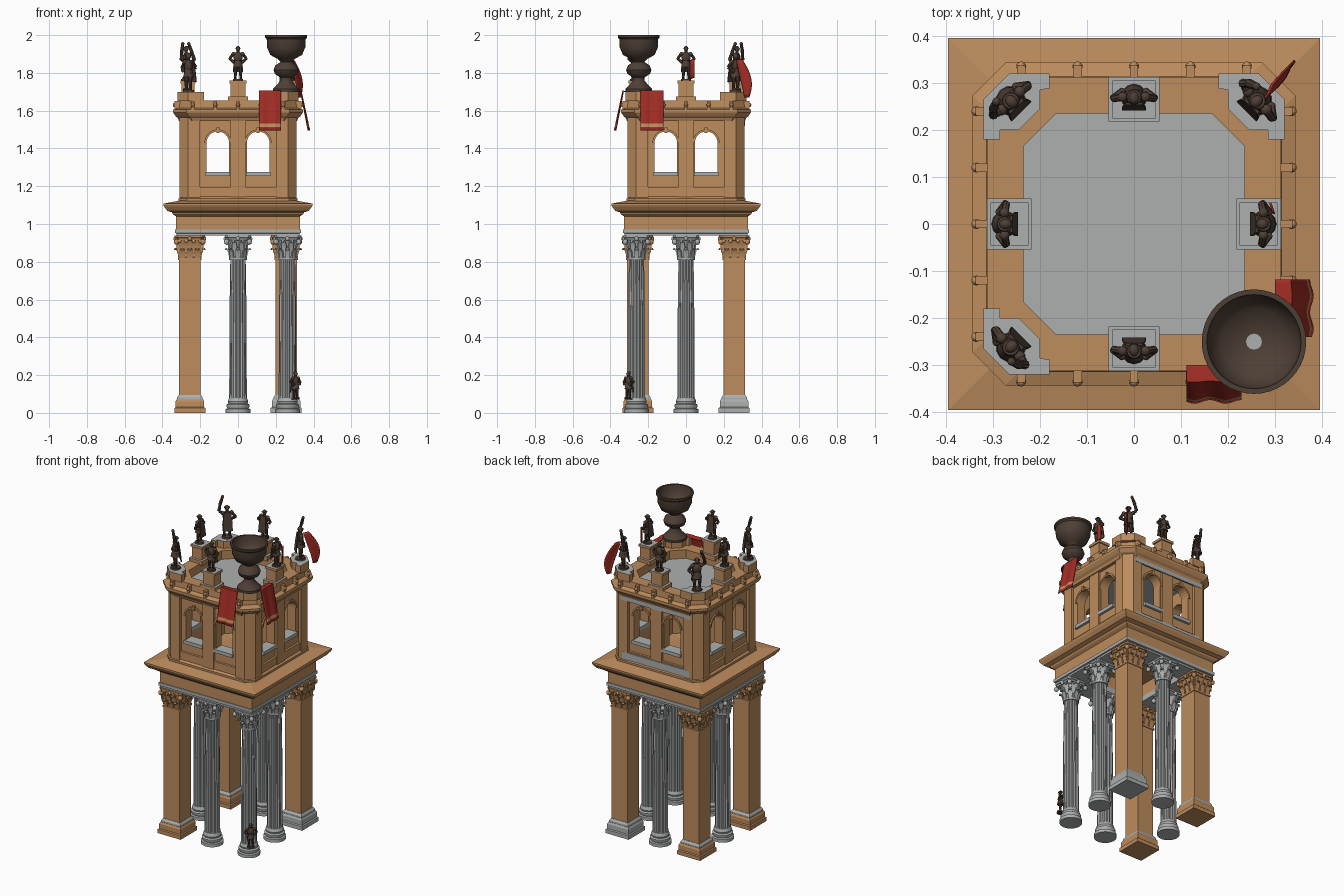
import bpy, bmesh, math
from mathutils import Matrix, Vector

if "Cube" in bpy.data.objects:
    bpy.data.objects.remove(bpy.data.objects["Cube"])

def material(name, rgb):
    m = bpy.data.materials.new(name)
    m.diffuse_color = (*rgb, 1)
    m.use_nodes = True
    m.node_tree.nodes["Principled BSDF"].inputs["Base Color"].default_value = m.diffuse_color
    return m
STONE = material("ochre_stone", (0.51, 0.265, 0.11))
GRAY = material("gray_marble", (0.42, 0.43, 0.43))
BRONZE = material("dark_bronze", (0.075, 0.05, 0.036))
RED = material("red_cloth", (0.36, 0.026, 0.018))

# ---------- helpers ----------
def finish(bm, name, mats, rule=None, smooth=None):
    bmesh.ops.recalc_face_normals(bm, faces=bm.faces)
    bm.normal_update()
    if rule:
        for f in bm.faces:
            f.material_index = rule(f)
    me = bpy.data.meshes.new(name)
    bm.to_mesh(me)
    bm.free()
    for m in mats:
        me.materials.append(m)
    o = bpy.data.objects.new(name, me)
    bpy.context.collection.objects.link(o)
    if smooth:
        bpy.ops.object.select_all(action='DESELECT')
        o.select_set(True)
        bpy.context.view_layer.objects.active = o
        bpy.ops.object.shade_smooth_by_angle(angle=math.radians(smooth))
    return o

def loft(bm, rings, loop=False):
    vs = [[bm.verts.new(p) for p in r] for r in rings]
    n = len(vs[0])
    for a, b in zip(vs, vs[1:] + vs[:1] if loop else vs[1:]):
        for i in range(n):
            bm.faces.new((a[i], a[(i + 1) % n], b[(i + 1) % n], b[i]))
    if not loop:
        bm.faces.new(vs[0])
        bm.faces.new(vs[-1])

def box(bm, c, s, M=Matrix()):
    bmesh.ops.create_cube(bm, size=1, matrix=M @ Matrix.Translation(c) @ Matrix.Diagonal((*s, 1)))

def tube(bm, p, q, r1, r2, n=8):
    p, q = Vector(p), Vector(q)
    R = (q - p).to_track_quat('Z', 'Y').to_matrix().to_4x4()
    bmesh.ops.create_cone(bm, cap_ends=True, segments=n, radius1=r1, radius2=r2, depth=(q - p).length,
                          matrix=Matrix.Translation((p + q) / 2) @ R)

def ball(bm, c, s):
    bmesh.ops.create_uvsphere(bm, u_segments=10, v_segments=7, radius=1,
                              matrix=Matrix.Translation(c) @ Matrix.Diagonal((*s, 1)))

def circle(x, y, r, z, n=32):
    return [(x + r * math.cos(2 * math.pi * i / n), y + r * math.sin(2 * math.pi * i / n), z) for i in range(n)]

def lathe(bm, x, y, prof, n=32):
    loft(bm, [circle(x, y, r, z, n) for r, z in prof])

def square(x, y, h, z, c=0):
    if not c:
        return [(x - h, y - h, z), (x + h, y - h, z), (x + h, y + h, z), (x - h, y + h, z)]
    k = h - c
    return [(x + a, y + b, z) for a, b in ((-k, -h), (k, -h), (h, -k), (h, k), (k, h), (-k, h), (-h, k), (-h, -k))]

def band(name, mat, prof, c=0):
    bm = bmesh.new()
    loft(bm, [square(0, 0, h, z, c) for h, z in prof], loop=True)
    return finish(bm, name, [mat])

def prism(bm, pts, z0, z1):
    loft(bm, [[(x, y, z) for x, y in pts] for z in (z0, z1)])

SIDES = [Matrix.Rotation(k * math.pi / 2, 4, 'Z') for k in range(4)]
CORNERS = [(-1, -1), (1, -1), (1, 1), (-1, 1)]

# ---------- capitals with curled leaves ----------
def leaf(bm, p, d, z, h, w):
    t = Vector((-d[1], d[0], 0))
    d = Vector((d[0], d[1], 0))
    rings = []
    for out, k, ww in ((0, 0, .8), (.004, .5, 1), (.011, .85, .85), (.019, 1, .6), (.023, .82, .3)):
        c = Vector((p[0], p[1], z + h * k)) + d * out
        rings.append([c + t * w * ww / 2 + d * .004, c - t * w * ww / 2 + d * .004,
                      c - t * w * ww / 2 - d * .004, c + t * w * ww / 2 - d * .004])
    loft(bm, rings)

def capital(name, x, y, mat, round_):
    bm = bmesh.new()
    half = .07 if round_ else .08
    for row in range(2):
        z, h = (.822, .05) if row == 0 else (.85, .065)
        if round_:
            for i in range(8):
                a = (i + row / 2) * math.pi / 4
                d = (math.cos(a), math.sin(a))
                leaf(bm, (x + d[0] * .043, y + d[1] * .043), d, z, h, .028)
        else:
            for M in SIDES:
                for o in ((-.04, 0, .04) if row == 0 else (-.055, -.02, .02, .055)):
                    q, d = M @ Vector((o, -.057, 0)), M @ Vector((0, -1, 0))
                    leaf(bm, (x + q.x, y + q.y), d, z, h, .034)
    if round_:
        lathe(bm, x, y, [(.047, .81), (.047, .822), (.041, .826), (.043, .88), (.06, .918)])
    else:
        loft(bm, [square(x, y, h, z) for h, z in ((.062, .81), (.062, .822), (.056, .826), (.058, .88), (.07, .918))])
    for sx, sy in CORNERS:
        ball(bm, (x + sx * (half - .01), y + sy * (half - .01), .905), (.014, .014, .015))
    for M in SIDES:
        q = M @ Vector((0, -half + .004, 0))
        ball(bm, (x + q.x, y + q.y, .922), (.011, .011, .013))
    loft(bm, [square(x, y, half * k, z, .015) for k, z in ((.92, .915), (.95, .925), (1, .928), (1, .94))])
    finish(bm, name, [mat], smooth=35)

# ---------- fluted columns: side middles and front right corner ----------
for i, (x, y) in enumerate([(0, -.262), (.262, 0), (0, .262), (-.262, 0), (.262, -.262)]):
    bm = bmesh.new()
    lathe(bm, x, y, [(.066, 0), (.066, .02), (.056, .024), (.061, .034), (.061, .044), (.051, .05), (.054, .06),
                     (.05, .072), (.047, .08)])
    finish(bm, f"column_base_{i}", [GRAY], smooth=30)
    bm = bmesh.new()
    rings = []
    for r, z in ((.048, .075), (.0465, .09), (.046, .35), (.044, .6), (.041, .79), (.041, .815)):
        rings.append([(x + r * f * math.cos(a), y + r * f * math.sin(a), z) for k in range(72)
                      for a, f in [(k * math.pi / 36, (1, .93, .9, .93)[k % 4])]])
    loft(bm, rings)
    finish(bm, f"fluted_shaft_{i}", [GRAY], smooth=20)
    capital(f"column_capital_{i}", x, y, GRAY, True)

# ---------- square piers on the other corners ----------
for i, (sx, sy) in enumerate([(-1, -1), (1, 1), (-1, 1)]):
    x, y = sx * .255, sy * .255
    gray = i == 1
    bm = bmesh.new()
    loft(bm, [square(x, y, h, z) for h, z in ((.082, 0), (.082, .025), (.076, .03), (.076, .06), (.07, .072))])
    loft(bm, [square(x, y, h, z) for h, z in ((.068, .072), (.068, .082), (.06, .094))])
    finish(bm, f"pier_base_{i}", [STONE, GRAY], lambda f: int(gray or f.calc_center_median().z > .0725))
    bm = bmesh.new()
    loft(bm, [square(x, y, .0575, z) for z in (.09, .82)])
    finish(bm, f"pier_shaft_{i}", [STONE])
    capital(f"pier_capital_{i}", x, y, STONE, False)

# ---------- entablature and cornice ----------
band("architrave", GRAY, [(.19, .938), (.325, .938), (.325, .95), (.333, .952), (.333, .972), (.19, .972)])
band("frieze", STONE, [(.19, .972), (.328, .972), (.328, 1.04), (.345, 1.052), (.35, 1.062), (.375, 1.07),
                       (.39, 1.09), (.395, 1.10), (.395, 1.108), (.30, 1.125), (.19, 1.10)])
bm = bmesh.new()
box(bm, (0, 0, 1.075), (.42, .42, .05))
finish(bm, "room_floor", [STONE])

# ---------- upper room with arched windows ----------
room = band("room_wall", STONE, [(.235, 1.10), (.292, 1.10), (.292, 1.58), (.235, 1.58)], .03)
for axis in range(2):
    for s in (-1, 1):
        bm = bmesh.new()
        pts = [(-.06, 1.275), (.06, 1.275)] + [(.06 * math.cos(k * math.pi / 12), 1.43 + .06 * math.sin(k * math.pi / 12))
                                               for k in range(13)]
        loft(bm, [[SIDES[axis] @ Vector((s * .107 + u, y, z)) for u, z in pts] for y in (-.5, .5)])
        cut = finish(bm, "window_cutter", [STONE])
        cut.hide_render = True
        mod = room.modifiers.new("window", 'BOOLEAN')
        mod.operation, mod.solver, mod.object = 'DIFFERENCE', 'EXACT', cut
        bpy.context.view_layer.objects.active = room
        bpy.ops.object.modifier_apply(modifier=mod.name)
        bpy.data.objects.remove(cut)

bm, sills, arches = bmesh.new(), bmesh.new(), bmesh.new()
for M in SIDES:
    box(bm, (0, -.285, 1.335), (.08, .042, .47), M)
    for s in (-1, 1):
        box(sills, (s * .107, -.27, 1.265), (.13, .075, .022), M)
        loft(arches, [[M @ Vector((s * .107 + r * math.cos(a), y, 1.43 + r * math.sin(a)))
                       for r, y in ((.06, -.29), (.06, -.3), (.071, -.3), (.071, -.29))]
                      for a in [k * math.pi / 12 for k in range(13)]])
        box(arches, (s * .107, -.297, 1.497), (.016, .016, .03), M)
for sx, sy in CORNERS:
    prism(bm, [(sx * a, sy * b) for a, b in ((.2, .24), (.2, .31), (.265, .31), (.31, .265), (.31, .2), (.24, .2), (.24, .24))],
          1.10, 1.57)
finish(bm, "wall_pilasters", [STONE])
finish(sills, "window_sills", [GRAY])
finish(arches, "window_arches", [STONE])
band("room_plinth", STONE, [(.24, 1.10), (.315, 1.10), (.315, 1.135), (.303, 1.145), (.303, 1.195), (.24, 1.205)], .045)
bm = bmesh.new()
box(bm, (0, .308, 1.54), (.5, .009, .04))
box(bm, (0, .306, 1.165), (.48, .009, .045))
finish(bm, "rear_marble_bands", [GRAY])

# ---------- crowning cornice, parapet, roof ----------
band("crown_cornice", STONE, [(.235, 1.545), (.312, 1.545), (.318, 1.56), (.33, 1.57), (.343, 1.59), (.343, 1.605),
                              (.315, 1.615), (.312, 1.655), (.235, 1.655)], .07)
bm = bmesh.new()
box(bm, (0, 0, 1.585), (.475, .475, .03))
finish(bm, "roof_deck", [GRAY])
bm = bmesh.new()
for M in SIDES:
    for x in (-.24, -.12, 0, .12, .24):
        box(bm, (x, -.322, 1.625), (.018, .03, .05), M)
        ball(bm, M @ Vector((x, -.335, 1.63)), (.011, .011, .012))
finish(bm, "parapet_bosses", [STONE])
top_gray = lambda f: int(f.normal.z > .7)
bm = bmesh.new()
L = [(.32, .18), (.32, .265), (.265, .32), (.18, .32), (.18, .288), (.2, .285), (.2, .245), (.245, .2), (.285, .2), (.285, .18)]
for sx, sy in CORNERS:
    prism(bm, [(sx * a, sy * b) for a, b in L], 1.65, 1.70)
finish(bm, "corner_blocks", [STONE, GRAY], top_gray)
bm = bmesh.new()
for M in SIDES:
    for s, z, h in ((.108, 1.66, .03), (.078, 1.71, .08), (.092, 1.753, .016)):
        box(bm, (0, -.265, z), (s, s * .88, h), M)
finish(bm, "statue_pedestals", [STONE, GRAY], top_gray)

# ---------- bronze statues ----------
def statue(name, x, y, z, scale, raised):
    bm = bmesh.new()
    tube(bm, (0, 0, 0), (0, 0, .008), .028, .026, 12)
    for s in (-1, 1):
        ball(bm, (s * .014, -.008, .012), (.007, .014, .006))
        tube(bm, (s * .014, 0, .008), (s * .014, -.002, .05), .006, .009)
        tube(bm, (s * .014, -.002, .048), (s * .01, 0, .092), .009, .013)
        if raised and s == 1:
            arm = [(.024, 0, .14), (.042, -.004, .15), (.034, -.012, .185), (.02, -.018, .225)]
        else:
            arm = [(s * .024, 0, .14), (s * .044, .004, .117), (s * .026, -.012, .098)]
        for p, q in zip(arm, arm[1:]):
            tube(bm, p, q, .009, .007)
        ball(bm, arm[0], (.011, .011, .011))
        ball(bm, arm[-1], (.008, .008, .008))
    tube(bm, (0, 0, .07), (0, 0, .106), .026, .017, 12)
    ball(bm, (0, 0, .122), (.025, .017, .03))
    tube(bm, (0, 0, .14), (0, 0, .16), .008, .007)
    ball(bm, (0, -.001, .165), (.011, .013, .014))
    tube(bm, (0, 0, .169), (0, 0, .173), .017, .015, 12)
    ball(bm, (0, .002, .174), (.011, .013, .009))
    loft(bm, [[(-w, yy, zz), (w, yy, zz), (w, yy + .005, zz), (-w, yy + .005, zz)]
              for w, yy, zz in ((.026, .024, .045), (.024, .018, .1), (.018, .012, .148))])
    bm.transform(Matrix.Translation((x, y, z)) @ Matrix.Rotation(math.atan2(y, x) + math.pi / 2, 4, 'Z') @ Matrix.Scale(scale, 4))
    finish(bm, name, [BRONZE], smooth=40)

for i, (x, y) in enumerate([(0, -.27), (.275, 0), (0, .27), (-.275, 0)]):
    statue(f"side_statue_{i}", x, y, 1.76, 1.0, False)
for i, (x, y) in enumerate([(-.262, -.262), (.262, .262), (-.262, .262)]):
    statue(f"corner_statue_{i}", x, y, 1.70, 1.13, True)
statue("column_foot_figure", .305, -.305, .07, .82, False)

# ---------- bronze urn ----------
bm = bmesh.new()
lathe(bm, .255, -.25, [(.07, 1.70), (.07, 1.715), (.05, 1.735), (.03, 1.76), (.03, 1.775), (.06, 1.795), (.067, 1.815),
                       (.057, 1.84), (.03, 1.858), (.045, 1.874), (.084, 1.895), (.101, 1.935), (.103, 1.98),
                       (.111, 1.988), (.111, 2.0), (.1, 2.0), (.095, 1.95), (.07, 1.915), (.02, 1.9)], 40)
finish(bm, "urn", [BRONZE], smooth=40)
bm = bmesh.new()
lathe(bm, .255, -.25, [(.017, 1.898), (.017, 1.903)], 12)
finish(bm, "urn_center", [GRAY])

# ---------- red banners and cape ----------
def cloth(name, point, nu, nv, mats, rule=None):
    bm = bmesh.new()
    g = [[bm.verts.new(point(u / nu, v / nv)) for u in range(nu + 1)] for v in range(nv + 1)]
    for v in range(nv):
        for u in range(nu):
            f = bm.faces.new((g[v][u], g[v][u + 1], g[v + 1][u + 1], g[v + 1][u]))
            f.material_index = rule(u, v) if rule else 0
    o = finish(bm, name, mats, smooth=50)
    o.modifiers.new("thickness", 'SOLIDIFY').thickness = .005

def drape(v):
    path = [(.3, 1.702), (.335, 1.706), (.348, 1.64), (.378, 1.495)]
    t = min(v * 3, 2.9999)
    i = int(t)
    return [a + (b - a) * (t - i) for a, b in zip(path[i], path[i + 1])]

def banner(name, M, a, b):
    def point(u, v):
        d, z = drape(v)
        return M @ Vector((a + (b - a) * u, -d - .004 * math.sin(u * 11) * v, z))
    cloth(name, point, 14, 24, [RED, STONE], lambda u, v: int(v == 22))
banner("front_banner", SIDES[0], .112, .228)
banner("side_banner", SIDES[1], -.24, -.118)

def cape(u, v):
    w = .012 + .03 * math.sin(math.pi * min(1, v * .85 + .1))
    c = .285 + .04 * math.sin(v * math.pi * .6)
    return Vector((c + (u - .5) * w * .9, c + (u - .5) * w * 1.3 - .004 * math.sin(u * 6), 1.87 - .2 * v))
cloth("statue_cape", cape, 6, 10, [RED])
cloth("side_statue_cape", lambda u, v: Vector((.3 - .008 * u, .022 + .024 * u, 1.865 - .1 * v + .01 * u)), 3, 4, [RED])
